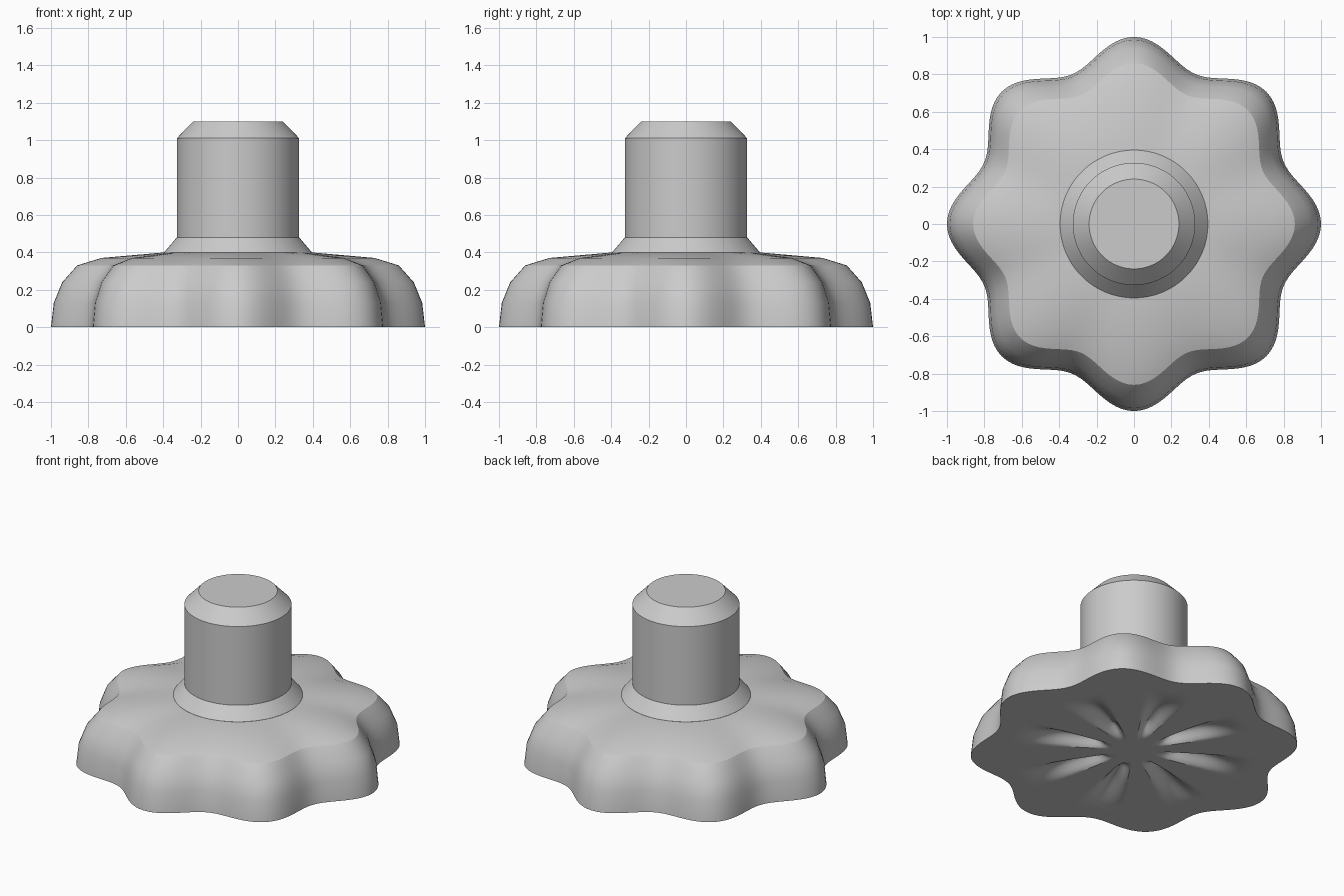
import bpy, bmesh, math

if "Cube" in bpy.data.objects:
    bpy.data.objects.remove(bpy.data.objects["Cube"], do_unlink=True)

LOBES = 8
SEGMENTS = 192

grey = bpy.data.materials.new("plain grey")
grey.use_nodes = True
GREY = (0.6, 0.6, 0.6, 1)
grey.diffuse_color = GREY
grey.node_tree.nodes["Principled BSDF"].inputs["Base Color"].default_value = GREY


def smoothstep(a, b, x):
    t = min(max((x - a) / (b - a), 0), 1)
    return t * t * (3 - 2 * t)


def lobe_scale(angle):
    return 0.933 + 0.067 * math.cos(LOBES * angle)


def groove_height(radius, angle):
    # Shallow tapered channels running out under each valley
    across = max(0, -math.cos(LOBES * angle)) ** 1.5
    along = smoothstep(0.15, 0.28, radius) * (1 - smoothstep(0.4, 0.84, radius))
    return 0.06 * across * along


def lathe(name, rings, place):
    """Skin a list of rings; place(ring, angle) gives each point."""
    bm = bmesh.new()
    loops = []
    for ring in rings:
        angles = [math.tau * i / SEGMENTS for i in range(SEGMENTS)]
        loops.append([bm.verts.new(place(ring, a)) for a in angles])
    for low, high in zip(loops, loops[1:]):
        for i in range(SEGMENTS):
            j = (i + 1) % SEGMENTS
            bm.faces.new((low[i], low[j], high[j], high[i]))
    bm.faces.new(loops[0][::-1])
    bm.faces.new(loops[-1])
    bmesh.ops.recalc_face_normals(bm, faces=bm.faces)
    mesh = bpy.data.meshes.new(name)
    bm.to_mesh(mesh)
    bm.free()
    mesh.materials.append(grey)
    obj = bpy.data.objects.new(name, mesh)
    bpy.context.collection.objects.link(obj)
    bpy.ops.object.select_all(action="DESELECT")
    obj.select_set(True)
    bpy.context.view_layer.objects.active = obj
    bpy.ops.object.shade_smooth_by_angle(angle=math.radians(30))
    return obj


# Lobed grip: grooved underside, rounded rim, gently sloping top
def grip_point(ring, angle):
    radius, z, lobed, underside = ring
    r = radius * (1 + lobed * (lobe_scale(angle) - 1))
    if underside:
        z += groove_height(radius, angle)
    return r * math.cos(angle), r * math.sin(angle), z


STEPS = 28
underside = [(0.12 + 0.88 * i / STEPS, 0, smoothstep(0.3, 1, i / STEPS), True)
             for i in range(STEPS + 1)]
rim = [(r, z, 1, False) for r, z in
       ((0.985, 0.13), (0.94, 0.24), (0.86, 0.33), (0.73, 0.37))]
top = [(0.39, 0.40, 0, False)]
lathe("lobed_grip", underside + rim + top, grip_point)


# Round stem with flared foot and chamfered end
def stem_point(ring, angle):
    return ring[0] * math.cos(angle), ring[0] * math.sin(angle), ring[1]


stem = ((0.395, 0.37), (0.395, 0.40), (0.327, 0.48), (0.327, 1.01), (0.24, 1.10))
lathe("stem", stem, stem_point)
